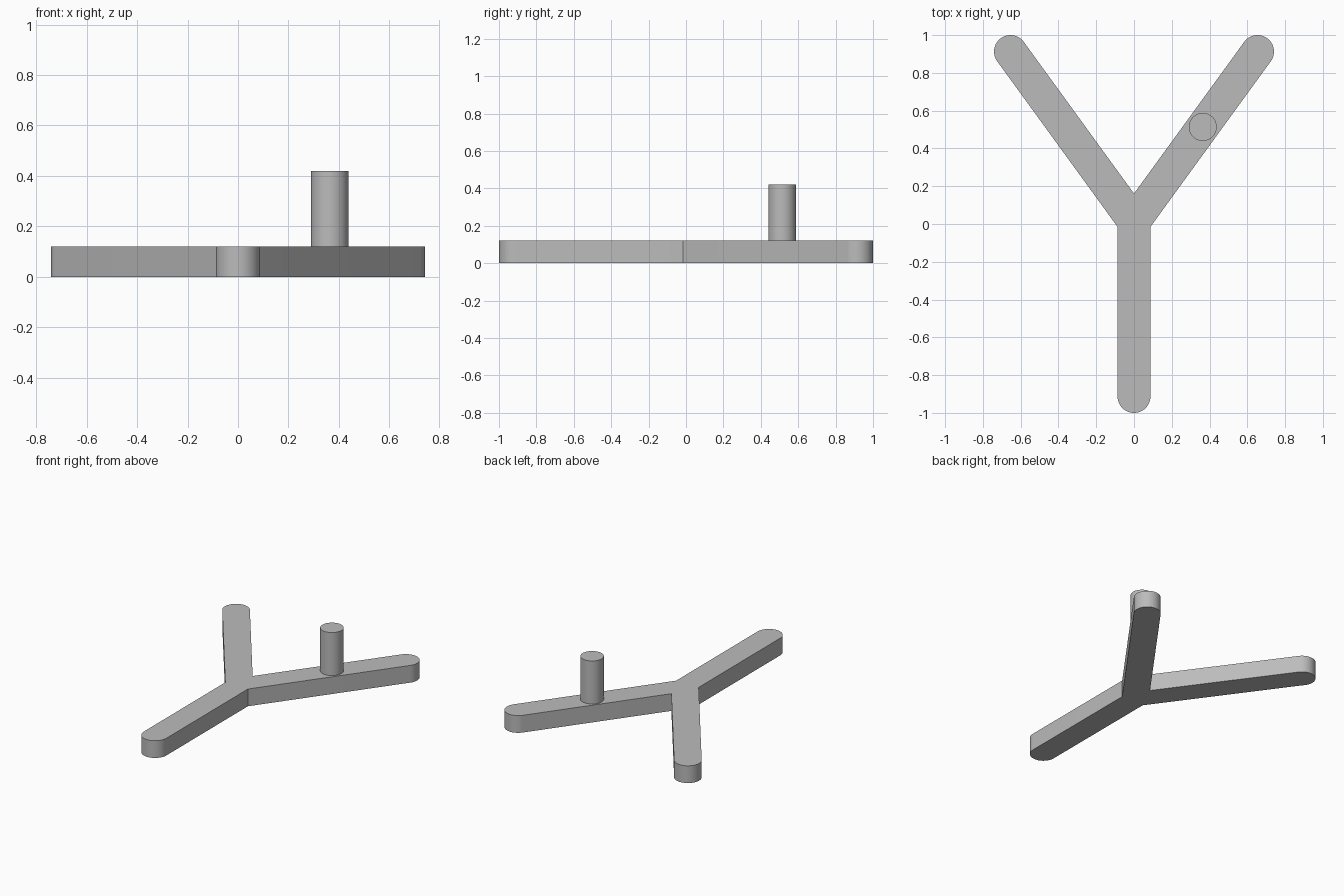
import bpy
import bmesh
from math import sin, cos, tan, radians
from mathutils import Vector

cube = bpy.data.objects.get("Cube")
if cube:
    bpy.data.objects.remove(cube, do_unlink=True)

HALF_W = 0.087      # half the width of every arm
THICK = 0.12
TILT = radians(36)  # arm angle away from straight back
HUB_Y = 0.013       # where the arm centre lines meet
TIP = Vector((0.654, 0.913))

grey = bpy.data.materials.new("plain grey")
grey.use_nodes = True
colour = (0.5, 0.5, 0.5, 1)
grey.diffuse_color = colour
grey.node_tree.nodes["Principled BSDF"].inputs["Base Color"].default_value = colour


def arc(centre, start, end, steps):
    angles = [start + (end - start) * i / steps for i in range(steps + 1)]
    return [(centre[0] + HALF_W * cos(a), centre[1] + HALF_W * sin(a)) for a in angles]


def finish(obj):
    obj.data.materials.append(grey)
    bpy.ops.object.select_all(action="DESELECT")
    obj.select_set(True)
    bpy.context.view_layer.objects.active = obj
    bpy.ops.object.shade_smooth_by_angle(angle=radians(30))


def extrude_outline(name, points, height):
    bm = bmesh.new()
    face = bm.faces.new([bm.verts.new((x, y, 0)) for x, y in points])
    top = bmesh.ops.extrude_face_region(bm, geom=[face])["geom"]
    verts = [v for v in top if isinstance(v, bmesh.types.BMVert)]
    bmesh.ops.translate(bm, verts=verts, vec=(0, 0, height))
    bmesh.ops.recalc_face_normals(bm, faces=bm.faces)
    mesh = bpy.data.meshes.new(name)
    bm.to_mesh(mesh)
    bm.free()
    obj = bpy.data.objects.new(name, mesh)
    bpy.context.collection.objects.link(obj)
    finish(obj)


# Y-shaped base: half outline from the stem tip to the notch, then mirrored
corner_y = HUB_Y + HALF_W / tan(TILT) - HALF_W / sin(TILT)
half = arc((0, HALF_W - 1), radians(-90), 0, 16)
half.append((HALF_W, corner_y))
half += arc(TIP, -TILT, radians(180) - TILT, 32)
half.append((0, HUB_Y + HALF_W / sin(TILT)))
mirrored = [(-x, y) for x, y in reversed(half[1:-1])]
extrude_outline("forked_base", half + mirrored, THICK)

# Upright peg on the left arm
bpy.ops.mesh.primitive_cylinder_add(vertices=64, radius=0.074, depth=0.3,
                                    location=(0.364, 0.514, THICK + 0.15))
peg = bpy.context.object
peg.name = "upright_peg"
finish(peg)
